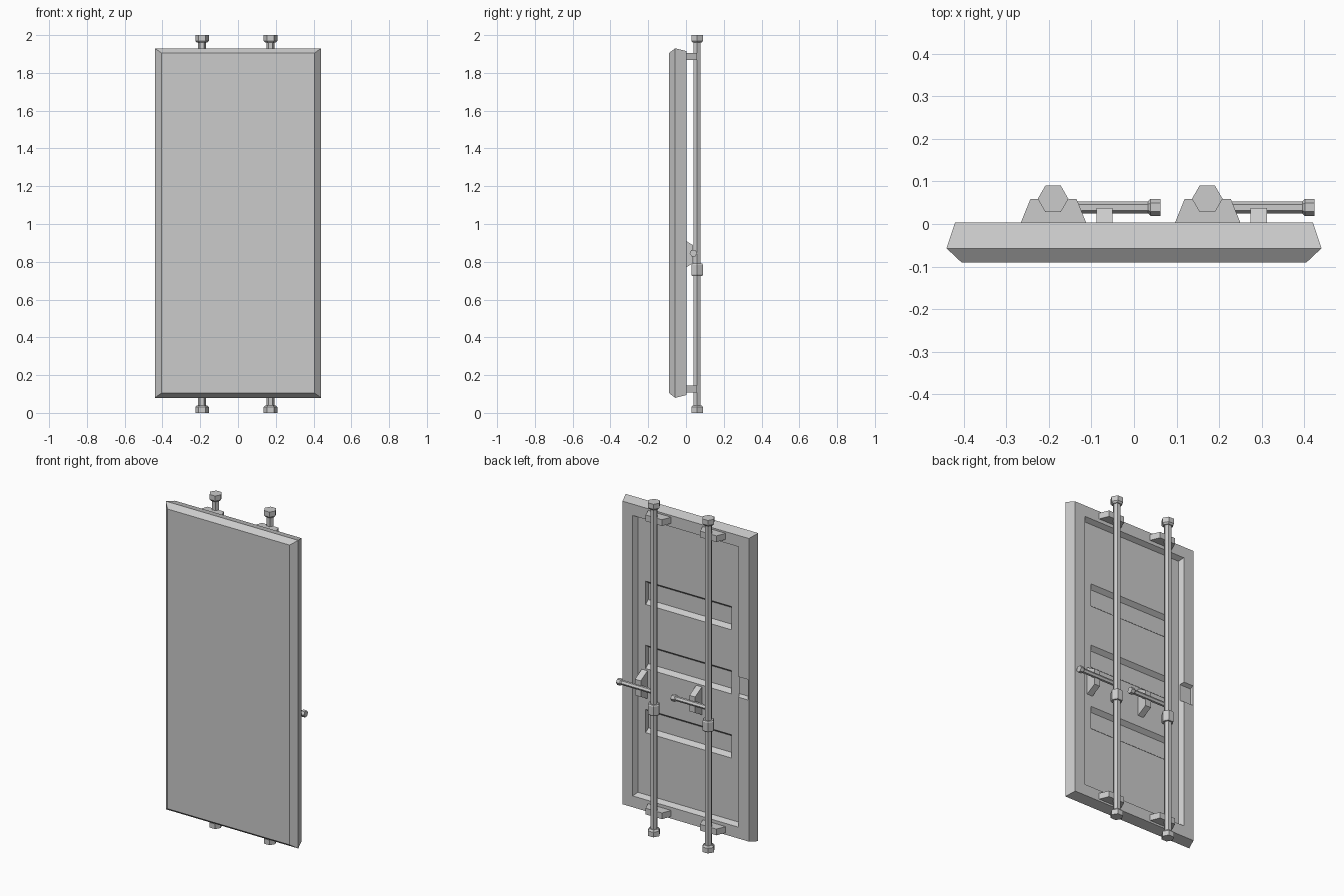
import bpy, bmesh, math
from mathutils import Vector

if "Cube" in bpy.data.objects:
    bpy.data.objects.remove(bpy.data.objects["Cube"])


def finish(name, bm):
    bmesh.ops.recalc_face_normals(bm, faces=bm.faces[:])
    me = bpy.data.meshes.new(name)
    bm.to_mesh(me)
    bm.free()
    ob = bpy.data.objects.new(name, me)
    bpy.context.collection.objects.link(ob)
    return ob


def loft(name, rings):
    """Skin a list of equal-length point rings and cap both ends."""
    bm = bmesh.new()
    rows = [[bm.verts.new(p) for p in r] for r in rings]
    n = len(rows[0])
    for a, b in zip(rows, rows[1:]):
        for i in range(n):
            j = (i + 1) % n
            bm.faces.new((a[i], a[j], b[j], b[i]))
    bm.faces.new(rows[0])
    bm.faces.new(rows[-1])
    return finish(name, bm)


def rect(x, z, y, cz=1.005, cx=0.0):
    return [(cx - x, y, cz - z), (cx + x, y, cz - z),
            (cx + x, y, cz + z), (cx - x, y, cz + z)]


def hex_bar(name, origin, axis, profile):
    """Six-sided bar along 'X' or 'Z'; profile holds (distance, radius)."""
    rings = []
    for t, r in profile:
        ring = []
        for k in range(6):
            a = math.radians(60 * k)
            c, s = r * math.cos(a), r * math.sin(a)
            p = (c, s, t) if axis == 'Z' else (t, c, s)
            ring.append(Vector(origin) + Vector(p))
        rings.append(ring)
    return loft(name, rings)


# door slab with bevelled edge and recessed back
FLOOR = -0.025
door = loft("door_panel", [
    rect(0.405, 0.90, -0.09),
    rect(0.44, 0.925, -0.057),
    rect(0.42, 0.91, 0.003),
    rect(0.352, 0.842, 0.003),
    rect(0.337, 0.827, FLOOR),
])

# three pressed grooves and the edge notch
cutters = [loft("groove_cutter", [rect(0.285, 0.050, FLOOR - 0.025, z),
                                  rect(0.285, 0.074, FLOOR + 0.005, z)])
           for z in (0.62, 1.005, 1.39)]
cutters.append(loft("notch_cutter", [rect(0.041, 0.05, -0.018, 1.005, -0.374),
                                     rect(0.041, 0.065, 0.01, 1.005, -0.374)]))
bpy.context.view_layer.objects.active = door
for c in cutters:
    c.hide_render = True
    m = door.modifiers.new("cut", 'BOOLEAN')
    m.operation = 'DIFFERENCE'
    m.solver = 'EXACT'
    m.object = c
    bpy.ops.object.modifier_apply(modifier=m.name)
for c in cutters:
    bpy.data.objects.remove(c)

# two locking bar assemblies
for side, x in (("left", -0.19), ("right", 0.172)):
    # vertical bar with flared feet and centre collar
    R, r = 0.036, 0.021
    hex_bar(side + "_lock_bar", (x, 0.059, 0), 'Z', [
        (0, R), (0.03, R), (0.04, 0.027), (0.04, r),
        (0.725, r), (0.725, 0.031), (0.732, 0.035), (0.783, 0.035),
        (0.79, 0.031), (0.79, r),
        (1.96, r), (1.96, 0.027), (1.97, R), (2.0, R)])

    # bar guides at top and bottom
    for end, z0 in (("lower", 0.107), ("upper", 1.868)):
        outline = [(-0.079, -0.005), (0.081, -0.005), (0.055, 0.059), (-0.053, 0.059)]
        loft(f"{side}_{end}_guide", [[(x + a, b, z) for a, b in outline]
                                     for z in (z0, z0 + 0.037)])

    # handle with knob
    hex_bar(side + "_handle", (x, 0.039, 0.846), 'X', [
        (0, 0.014), (0.223, 0.014), (0.229, 0.02), (0.252, 0.02)])

    # handle catch
    outline = [(FLOOR - 0.003, 0.926), (0.038, 0.888), (0.038, 0.792), (FLOOR - 0.003, 0.755)]
    loft(side + "_handle_catch", [[(x + dx, y, z) for y, z in outline]
                                  for dx in (0.102, 0.14)])
